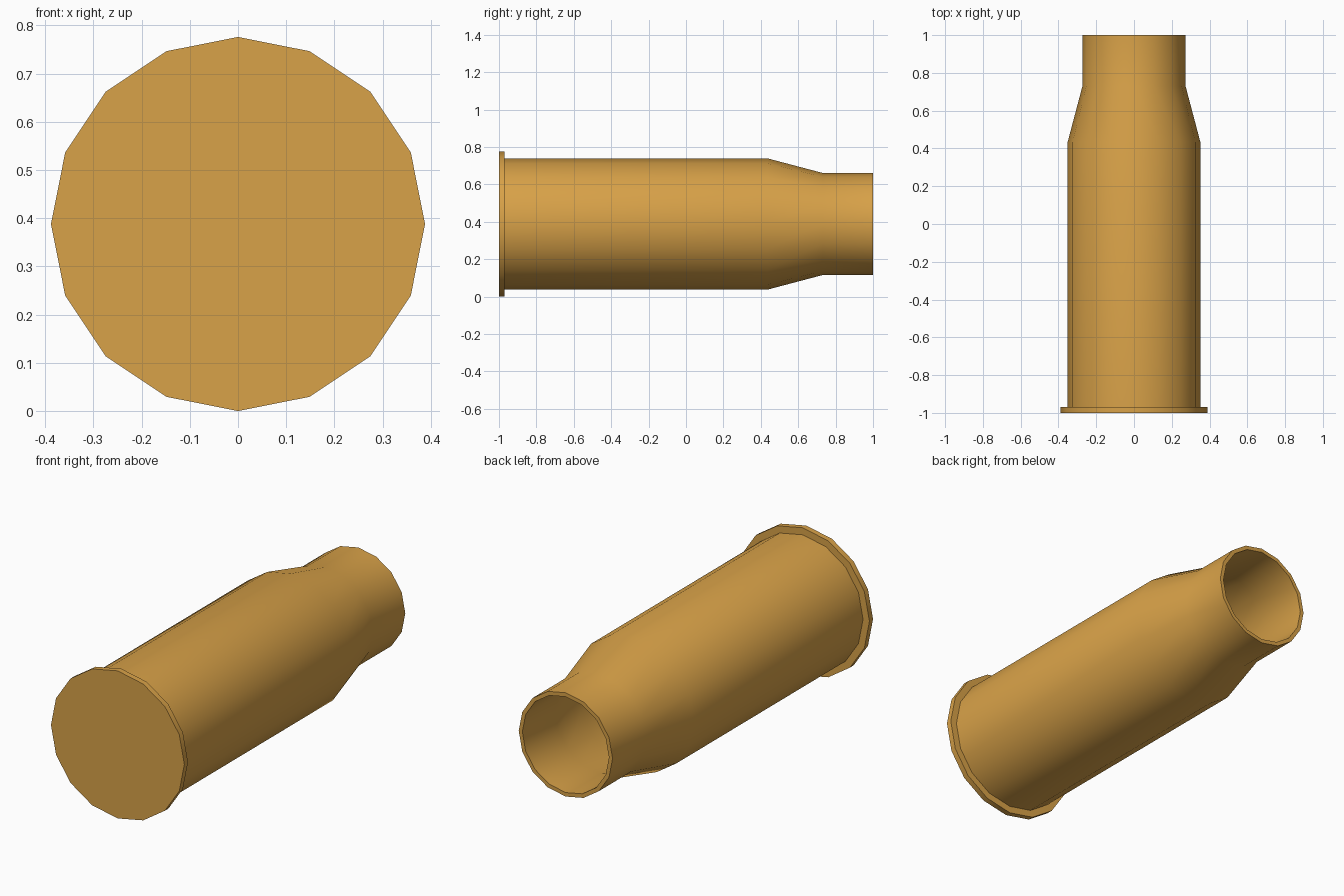
import bpy, bmesh, math

if "Cube" in bpy.data.objects:
    bpy.data.objects.remove(bpy.data.objects["Cube"])

SIDES = 16
CENTRE_Z = 0.388

# Profile (radius, y): base rim, body, shoulder, neck, then back down the inside
PROFILE = [
    (0.388, -1.0), (0.388, -0.97), (0.351, -0.97),
    (0.351, 0.435), (0.273, 0.73), (0.273, 1.0),
    (0.252, 1.0), (0.252, 0.727), (0.330, 0.432), (0.330, -0.95),
]

brass = bpy.data.materials.new("brass")
brass.diffuse_color = (0.69, 0.36, 0.065, 1)
brass.use_nodes = True
brass.node_tree.nodes["Principled BSDF"].inputs["Base Color"].default_value = brass.diffuse_color


def lathe_y(name, profile, mat):
    """Turn a profile around the y axis and cap both ends."""
    bm = bmesh.new()
    rings = []
    for r, y in profile:
        rings.append([bm.verts.new((r * math.cos(2 * math.pi * i / SIDES), y,
                                    CENTRE_Z + r * math.sin(2 * math.pi * i / SIDES)))
                      for i in range(SIDES)])
    for a, b in zip(rings, rings[1:]):
        for i in range(SIDES):
            j = (i + 1) % SIDES
            bm.faces.new((a[i], a[j], b[j], b[i]))
    bm.faces.new(rings[0])    # closed base
    bm.faces.new(rings[-1])   # floor of the cavity
    bmesh.ops.recalc_face_normals(bm, faces=bm.faces)
    mesh = bpy.data.meshes.new(name)
    bm.to_mesh(mesh)
    bm.free()
    mesh.materials.append(mat)
    obj = bpy.data.objects.new(name, mesh)
    bpy.context.collection.objects.link(obj)
    return obj


# Hollow bottlenecked casing, smooth around, sharp at the rims
casing = lathe_y("shell_casing", PROFILE, brass)
bpy.context.view_layer.objects.active = casing
casing.select_set(True)
bpy.ops.object.shade_smooth_by_angle(angle=math.radians(30))
